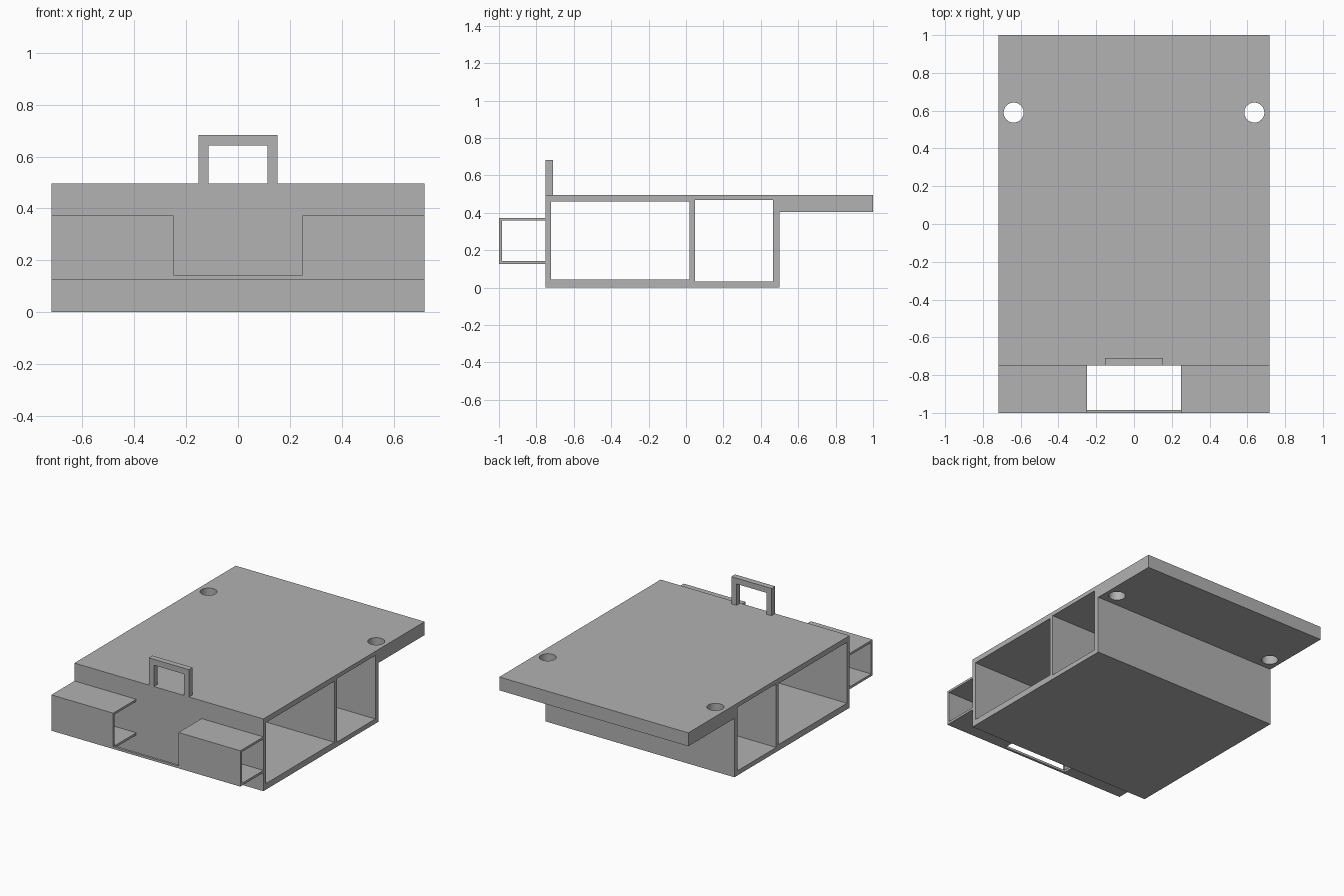
import bpy
import bmesh

cube = bpy.data.objects.get("Cube")
if cube:
    bpy.data.objects.remove(cube, do_unlink=True)

# Single plain grey
grey = bpy.data.materials.new("grey")
grey.use_nodes = True
GREY = (0.445, 0.445, 0.445, 1)
grey.diffuse_color = GREY
grey.node_tree.nodes["Principled BSDF"].inputs["Base Color"].default_value = GREY

HALF = 0.718  # half width of the body and tray


def make_object(name, bm):
    bmesh.ops.recalc_face_normals(bm, faces=bm.faces)
    mesh = bpy.data.meshes.new(name)
    bm.to_mesh(mesh)
    bm.free()
    mesh.materials.append(grey)
    obj = bpy.data.objects.new(name, mesh)
    bpy.context.collection.objects.link(obj)
    return obj


def side_profile(name, points, half):
    """Extrude a (y, z) outline from -half to +half in x."""
    bm = bmesh.new()
    face = bm.faces.new([bm.verts.new((-half, y, z)) for y, z in points])
    new = bmesh.ops.extrude_face_region(bm, geom=[face])["geom"]
    verts = [v for v in new if isinstance(v, bmesh.types.BMVert)]
    bmesh.ops.translate(bm, verts=verts, vec=(2 * half, 0, 0))
    return make_object(name, bm)


def box(name, half, y0, y1, z0, z1):
    return side_profile(name, [(y0, z0), (y1, z0), (y1, z1), (y0, z1)], half)


def cylinder(name, x, y, z, radius, depth):
    bm = bmesh.new()
    bmesh.ops.create_cone(bm, cap_ends=True, segments=48, radius1=radius,
                          radius2=radius, depth=depth)
    bmesh.ops.translate(bm, verts=bm.verts, vec=(x, y, z))
    return make_object(name, bm)


def carve(obj, cutters):
    """Subtract every cutter, bake the result and remove the cutters."""
    for cutter in cutters:
        cutter.hide_render = True
        mod = obj.modifiers.new("cut", "BOOLEAN")
        mod.operation = "DIFFERENCE"
        mod.solver = "EXACT"
        mod.object = cutter
    depsgraph = bpy.context.evaluated_depsgraph_get()
    mesh = bpy.data.meshes.new_from_object(obj.evaluated_get(depsgraph))
    obj.modifiers.clear()
    obj.data = mesh
    for cutter in cutters:
        bpy.data.objects.remove(cutter, do_unlink=True)


# Body: box with an overhanging rear slab, two open bays and two bolt holes
body = side_profile("body", [(-0.75, 0), (0.5, 0), (0.5, 0.404), (1, 0.404),
                             (1, 0.496), (-0.75, 0.496)], HALF)
carve(body, [
    box("front_bay", 1, -0.721, 0.02, 0.042, 0.46),
    box("rear_bay", 1, 0.047, 0.465, 0.032, 0.468),
    cylinder("left_hole", 0.637, 0.59, 0.45, 0.053, 0.3),
    cylinder("right_hole", -0.637, 0.59, 0.45, 0.053, 0.3),
])

# Front tray: hollow sleeve with a central gap, leaving a thin lower lip
tray = box("front_tray", HALF, -1, -0.75, 0.127, 0.373)
carve(tray, [
    box("tray_hollow", 1, -0.984, -0.7, 0.143, 0.358),
    box("gap_front", 0.248, -1.1, -0.7, 0.143, 0.5),
    box("gap_floor", 0.248, -0.984, -0.7, 0, 0.3),
])

# Handle: square loop standing on the front edge
handle = box("handle", 0.153, -0.75, -0.71, 0.496, 0.683)
carve(handle, [box("handle_opening", 0.114, -0.9, -0.6, 0.4, 0.643)])

# Crisp flat faces, with only the bolt holes smoothed
bpy.ops.object.select_all(action="DESELECT")
body.select_set(True)
bpy.context.view_layer.objects.active = body
bpy.ops.object.shade_smooth_by_angle()
